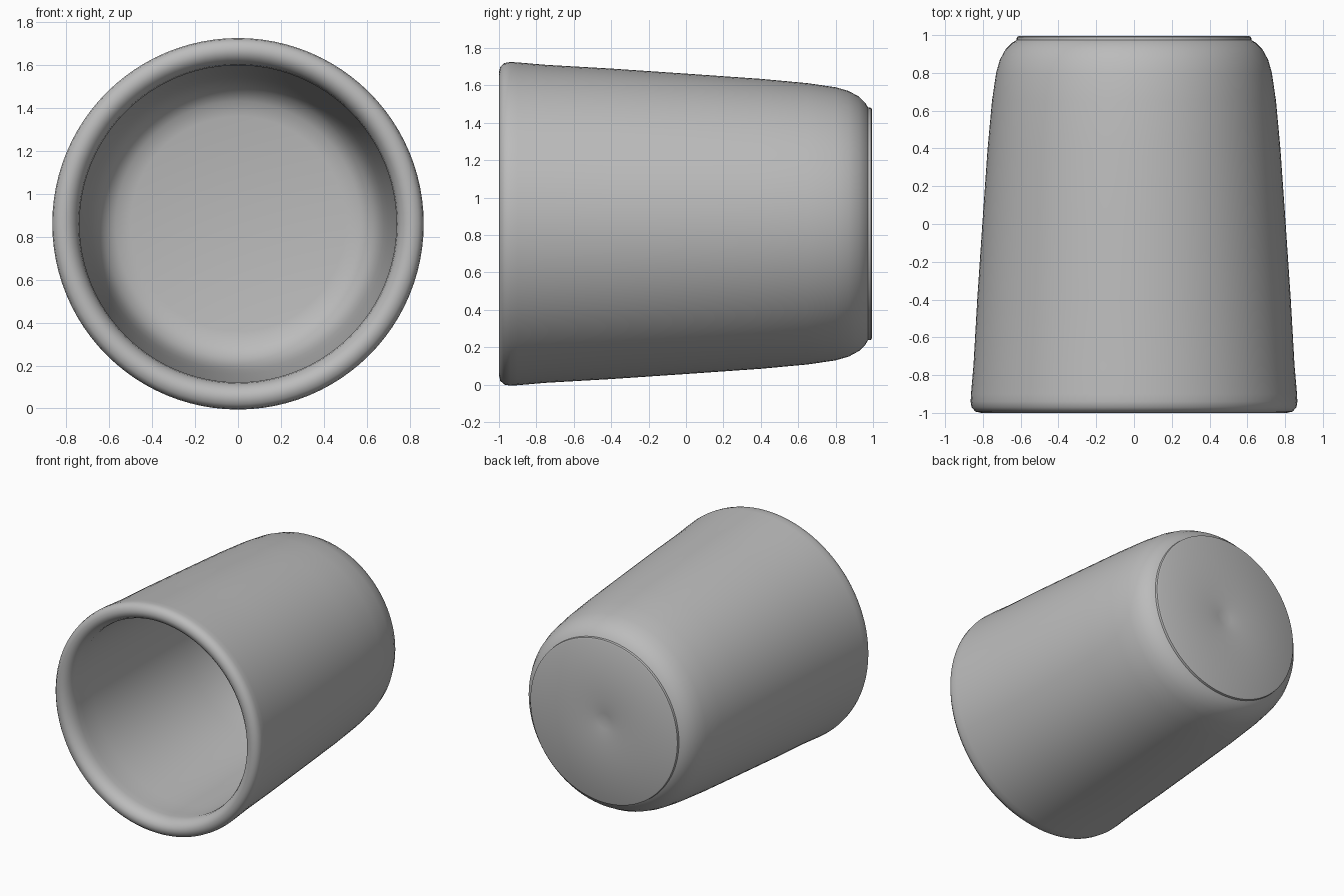
import bpy
import bmesh
import math
from mathutils import Vector, Matrix

default = bpy.data.objects.get("Cube")
if default:
    bpy.data.objects.remove(default, do_unlink=True)

SEGMENTS = 96
AXIS_HEIGHT = 0.86

clay = bpy.data.materials.new("matte_grey")
clay.use_nodes = True
grey = (0.5, 0.5, 0.5, 1.0)
clay.diffuse_color = grey
clay.node_tree.nodes["Principled BSDF"].inputs["Base Color"].default_value = grey

# Closed wall section as (radius, y): back centre, foot, outside, lip, inside, floor
profile = [
    (0, 0.975), (0.06, 0.985), (0.16, 0.99), (0.61, 0.995), (0.62, 0.99),
    (0.622, 0.973), (0.645, 0.96), (0.68, 0.925), (0.71, 0.87), (0.73, 0.8),
    (0.752, 0.65), (0.775, 0.4), (0.803, 0), (0.83, -0.4), (0.85, -0.75),
    (0.863, -0.9), (0.865, -0.94), (0.86, -0.97), (0.84, -0.993), (0.81, -1),
    (0.785, -0.995), (0.76, -0.975), (0.743, -0.94), (0.738, -0.9),
    (0.742, -0.84), (0.74, -0.7), (0.725, -0.2), (0.7, 0.35), (0.68, 0.6),
    (0.66, 0.71), (0.625, 0.79), (0.57, 0.83), (0.5, 0.845), (0, 0.85),
]

# Revolve the section around the lying cup's axis
bm = bmesh.new()
ring = [bm.verts.new((r, y, 0)) for r, y in profile]
edges = [bm.edges.new(pair) for pair in zip(ring, ring[1:])]
bmesh.ops.spin(bm, geom=ring + edges, cent=Vector(), axis=(0, 1, 0),
               angle=math.tau, steps=SEGMENTS, use_duplicate=False)
bmesh.ops.remove_doubles(bm, verts=bm.verts, dist=0.0005)
bmesh.ops.recalc_face_normals(bm, faces=bm.faces)
bmesh.ops.transform(bm, matrix=Matrix.Translation((0, 0, AXIS_HEIGHT)), verts=bm.verts)

# Cup body
mesh = bpy.data.meshes.new("cup_body")
bm.to_mesh(mesh)
bm.free()
mesh.materials.append(clay)
cup = bpy.data.objects.new("cup_body", mesh)
bpy.context.collection.objects.link(cup)

# Smooth surface with a crisp foot edge
bpy.ops.object.select_all(action='DESELECT')
cup.select_set(True)
bpy.context.view_layer.objects.active = cup
bpy.ops.object.shade_smooth_by_angle(angle=math.radians(40))
